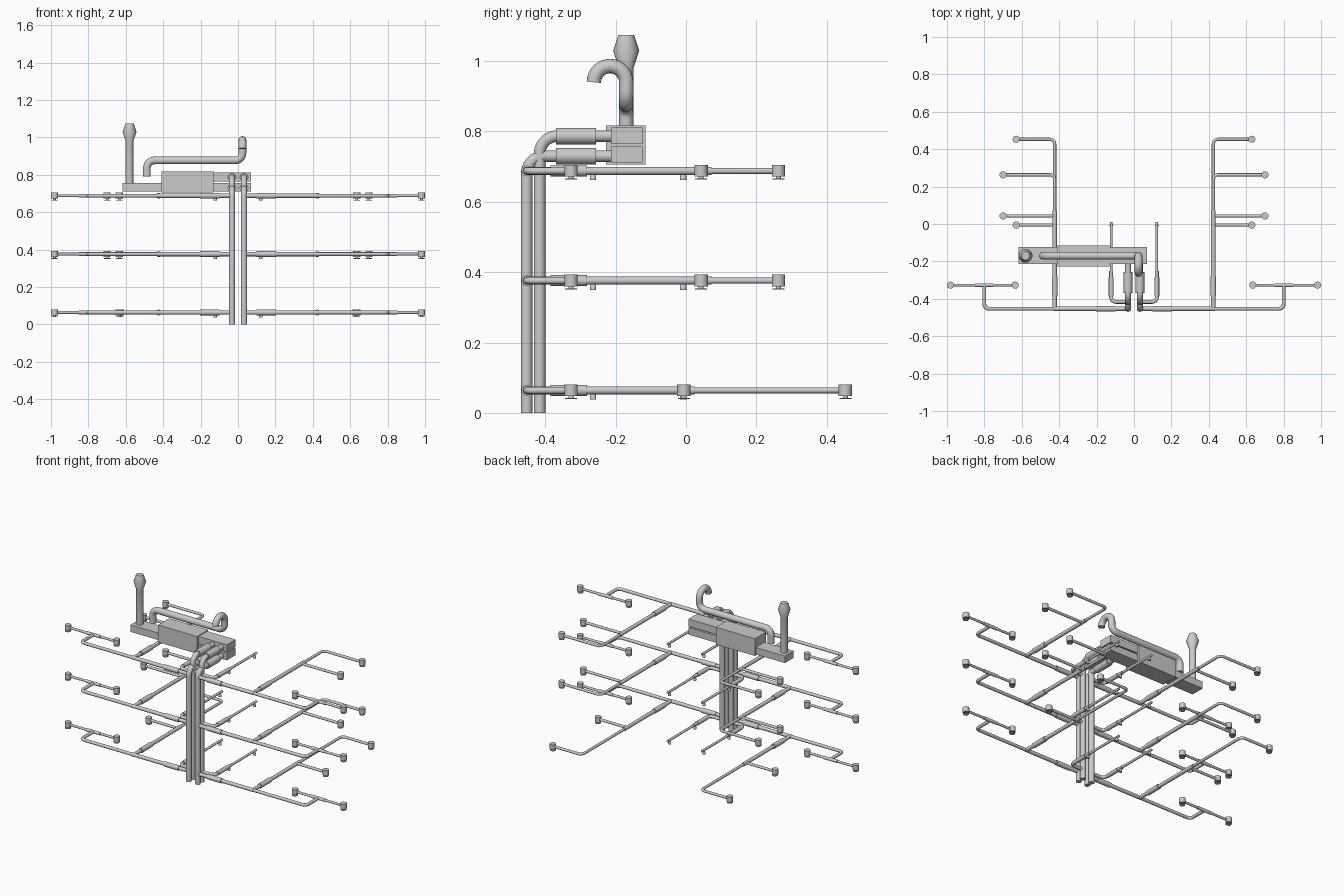
import bpy, bmesh, math
from mathutils import Vector, Matrix

if "Cube" in bpy.data.objects:
    bpy.data.objects.remove(bpy.data.objects["Cube"])


def link(name, mesh, smooth=True):
    ob = bpy.data.objects.new(name, mesh)
    bpy.context.collection.objects.link(ob)
    if smooth:
        bpy.ops.object.select_all(action='DESELECT')
        ob.select_set(True)
        bpy.context.view_layer.objects.active = ob
        bpy.ops.object.shade_smooth_by_angle(angle=math.radians(40))
    return ob


def fillet(pts, bend, steps=7):
    """Round every inner corner of a polyline."""
    pts = [Vector(p) for p in pts]
    out = [pts[0]]
    for a, b, c in zip(pts, pts[1:], pts[2:]):
        u, v = (a - b).normalized(), (c - b).normalized()
        centre = b + (u + v) * bend
        for i in range(steps + 1):
            t = math.pi / 2 * i / steps
            out.append(centre - v * bend * math.cos(t) - u * bend * math.sin(t))
    return out + [pts[-1]]


def sweep(name, pts, r):
    """Round pipe along a list of points."""
    cu = bpy.data.curves.new(name, 'CURVE')
    cu.dimensions = '3D'
    cu.bevel_depth, cu.bevel_resolution, cu.use_fill_caps = r, 6, True
    sp = cu.splines.new('POLY')
    sp.points.add(len(pts) - 1)
    for p, q in zip(sp.points, pts):
        p.co = (*q, 1)
    tmp = bpy.data.objects.new(name, cu)
    mesh = bpy.data.meshes.new_from_object(tmp)
    bpy.data.objects.remove(tmp)
    return link(name, mesh)


def pipe(name, pts, r, bend=0.025):
    return sweep(name, fillet(pts, bend), r)


def lathe(name, profile, loc, n=20):
    """Revolve (radius, z) pairs about a vertical axis."""
    bm = bmesh.new()
    rings = [[bm.verts.new((r * math.cos(2 * math.pi * i / n), r * math.sin(2 * math.pi * i / n), z))
              for i in range(n)] for r, z in profile]
    for lo, hi in zip(rings, rings[1:]):
        for i in range(n):
            bm.faces.new((lo[i], lo[(i + 1) % n], hi[(i + 1) % n], hi[i]))
    bm.faces.new(rings[0][::-1])
    bm.faces.new(rings[-1])
    mesh = bpy.data.meshes.new(name)
    bmesh.ops.translate(bm, verts=bm.verts, vec=loc)
    bm.to_mesh(mesh)
    bm.free()
    return link(name, mesh)


def box(name, lo, hi):
    lo, hi = Vector(lo), Vector(hi)
    bm = bmesh.new()
    bmesh.ops.create_cube(bm, size=1, matrix=Matrix.Translation((lo + hi) / 2) @ Matrix.Diagonal((*(hi - lo), 1)))
    mesh = bpy.data.meshes.new(name)
    bm.to_mesh(mesh)
    bm.free()
    return link(name, mesh, False)


def terminal(x, y, z):
    """Ceiling diffuser: drum, stem and plate."""
    lathe("air_terminal", [(0.017, -0.025), (0.017, -0.022), (0.007, -0.022), (0.007, -0.016),
                           (0.019, -0.016), (0.019, 0.017)], (x, y, z))


def valve(x, y, z):
    lathe("exhaust_valve", [(0.009, -0.026), (0.009, -0.014), (0.006, -0.01), (0.006, 0)], (x, y, z), 14)


Y1, Y2 = -0.453, -0.416

# Air handling unit
box("unit_main_body", (-0.41, -0.227, 0.706), (-0.132, -0.115, 0.817))
box("unit_upper_section", (-0.132, -0.213, 0.765), (0.07, -0.124, 0.812))
box("unit_lower_section", (-0.132, -0.213, 0.712), (0.07, -0.124, 0.757))
box("unit_exhaust_section", (-0.617, -0.213, 0.712), (-0.41, -0.124, 0.757))

# Exhaust stack with flared cowl
lathe("exhaust_stack", [(0.021, 0.75), (0.021, 0.98), (0.037, 1.03), (0.022, 1.075)], (-0.58, -0.17, 0))

# Fresh air intake with gooseneck
pts = fillet([(-0.487, -0.17, 0.79), (-0.487, -0.17, 0.877), (0.024, -0.17, 0.877), (0.024, -0.17, 0.94)], 0.04)
pts += [Vector((0.024, -0.216 + 0.046 * math.cos(a), 0.94 + 0.046 * math.sin(a)))
        for a in (math.pi * i / 14 for i in range(1, 15))]
sweep("intake_gooseneck", pts, 0.0205)

for s in (-1, 1):
    # Risers and their silencers by the unit
    for y, z in ((Y1, 0.73), (Y2, 0.787)):
        pipe("riser", [(s * 0.032, y, 0), (s * 0.032, y, z), (s * 0.032, -0.2, z)], 0.0165, 0.05)
        sweep("riser_silencer", [(s * 0.032, -0.37, z), (s * 0.032, -0.256, z)], 0.0235)

    for floor, z in enumerate((0.064, 0.376, 0.688)):
        # Supply main along the front, bending back to a tee
        sweep("supply_main", [(s * 0.032, Y1, z), (s * 0.43, Y1, z)], 0.0115)
        sweep("main_silencer", [(s * 0.1, Y1, z), (s * 0.203, Y1, z)], 0.0155)
        pipe("supply_main_end", [(s * 0.42, Y1, z), (s * 0.8, Y1, z), (s * 0.8, -0.327, z)], 0.01)
        sweep("tee_run", [(s * 0.635, -0.327, z), (s * 0.98, -0.327, z)], 0.0075)
        sweep("tee_fitting", [(s * 0.75, -0.327, z), (s * 0.85, -0.327, z)], 0.01)
        terminal(s * 0.635, -0.327, z)
        terminal(s * 0.981, -0.327, z)

        # Branch towards the back with two terminals
        x, ends = (0.63, (-0.006, 0.453)) if floor == 0 else (0.70, (0.043, 0.263))
        sweep("branch", [(s * 0.424, Y1, z), (s * 0.424, ends[0] + 0.03, z)], 0.0115)
        sweep("branch_silencer", [(s * 0.424, -0.385, z), (s * 0.424, -0.282, z)], 0.0155)
        pipe("branch_end", [(s * 0.424, ends[0], z), (s * 0.424, ends[1], z), (s * x, ends[1], z)], 0.0085)
        sweep("branch_side_run", [(s * 0.424, ends[0], z), (s * x, ends[0], z)], 0.0085)
        for y in ends:
            terminal(s * x, y, z)

        # Extract line near the centre
        pipe("extract_line", [(s * 0.032, Y2, z), (s * 0.122, Y2, z), (s * 0.122, -0.25, z)], 0.0105)
        sweep("extract_silencer", [(s * 0.122, -0.385, z), (s * 0.122, -0.285, z)], 0.013)
        sweep("extract_line_end", [(s * 0.122, -0.26, z), (s * 0.122, 0.012, z)], 0.0075)
        for y in (-0.264, -0.008):
            valve(s * 0.122, y, z)
